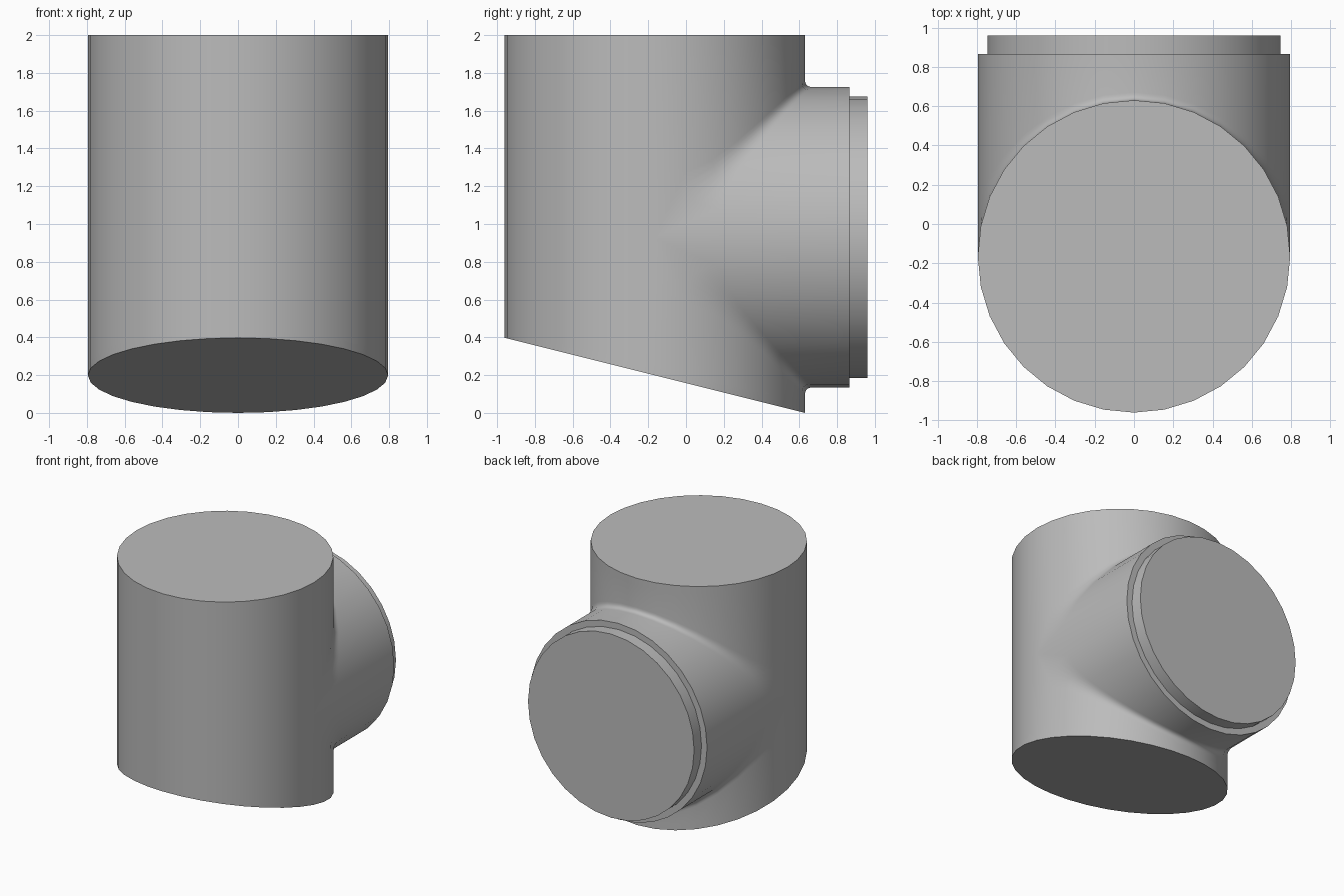
import bpy, bmesh
from math import sin, cos, pi, radians

cube = bpy.data.objects.get("Cube")
if cube:
    bpy.data.objects.remove(cube, do_unlink=True)

R, YC, ZC, TOP = 0.795, -0.165, 0.93, 2.0   # both pipes share one radius
COLLAR_Y, STEP_Y, STEP_R = 0.865, 0.96, 0.745
SIDES = 32
HALF = SIDES // 2

grey = bpy.data.materials.new("grey")
grey.use_nodes = True
grey.diffuse_color = (0.5, 0.5, 0.5, 1)
grey.node_tree.nodes["Principled BSDF"].inputs["Base Color"].default_value = (0.5, 0.5, 0.5, 1)


def slant(y):
    """Height of the slanted base at depth y."""
    return (R + YC - y) * 0.25


def finish(bm, name):
    bmesh.ops.remove_doubles(bm, verts=bm.verts, dist=1e-5)
    bmesh.ops.recalc_face_normals(bm, faces=bm.faces)
    mesh = bpy.data.meshes.new(name)
    bm.to_mesh(mesh)
    bm.free()
    mesh.materials.append(grey)
    obj = bpy.data.objects.new(name, mesh)
    bpy.context.collection.objects.link(obj)
    bpy.ops.object.select_all(action="DESELECT")
    obj.select_set(True)
    bpy.context.view_layer.objects.active = obj
    bpy.ops.object.shade_smooth_by_angle(angle=radians(35))
    return obj


def loft(bm, columns):
    """Skin neighbouring point columns of equal length."""
    cols = [[bm.verts.new(p) for p in col] for col in columns]
    for a, b in zip(cols, cols[1:]):
        for i in range(len(a) - 1):
            bm.faces.new((a[i], a[i + 1], b[i + 1], b[i]))
    return cols


def branch_column(angle, side):
    """From the pipe end, through the fillet, to the collar end (side: 1 up, -1 down)."""
    s = abs(sin(angle))
    x, y, z = R * cos(angle), YC + R * s, ZC + side * R * s
    d = 0.04 / max(s, 0.22) if s > 0.01 else 0
    ends = [TOP, TOP - 0.05] if side > 0 else [slant(y), slant(y) + 0.05]
    pts = [(x, y, e) for e in ends]
    for i in range(7):
        t = i / 6
        pts.append((x, y + d * t * t, z + side * d * (1 - t) ** 2))
    return pts + [(x, COLLAR_Y, z)]


# Upright body with the filleted branch pipe growing from its back
bm = bmesh.new()
angles = [pi * i / HALF for i in range(HALF + 1)]
upper = loft(bm, [branch_column(a, 1) for a in angles])
lower = loft(bm, [branch_column(a, -1) for a in angles])
front = []
for a in angles:
    x, y = R * cos(a), YC - R * sin(a)
    front.append([(x, y, z) for z in (TOP, TOP - 0.05, ZC, slant(y) + 0.05, slant(y))])
front = loft(bm, front)
for back, i in ((upper, 0), (lower, -1)):
    bm.faces.new([c[0] for c in back] + [c[i] for c in front[-2:0:-1]])
bm.faces.new([c[-1] for c in upper] + [c[-1] for c in lower[-2:0:-1]])
finish(bm, "pipe_body")

# Narrower stepped end of the branch
bm = bmesh.new()
rings = []
for i in range(SIDES + 1):
    a = 2 * pi * i / SIDES
    rings.append([(STEP_R * cos(a), y, ZC + STEP_R * sin(a)) for y in (COLLAR_Y - 0.02, STEP_Y)])
cols = loft(bm, rings)
for i in (0, 1):
    bm.faces.new([c[i] for c in cols[:-1]])
finish(bm, "branch_step")
